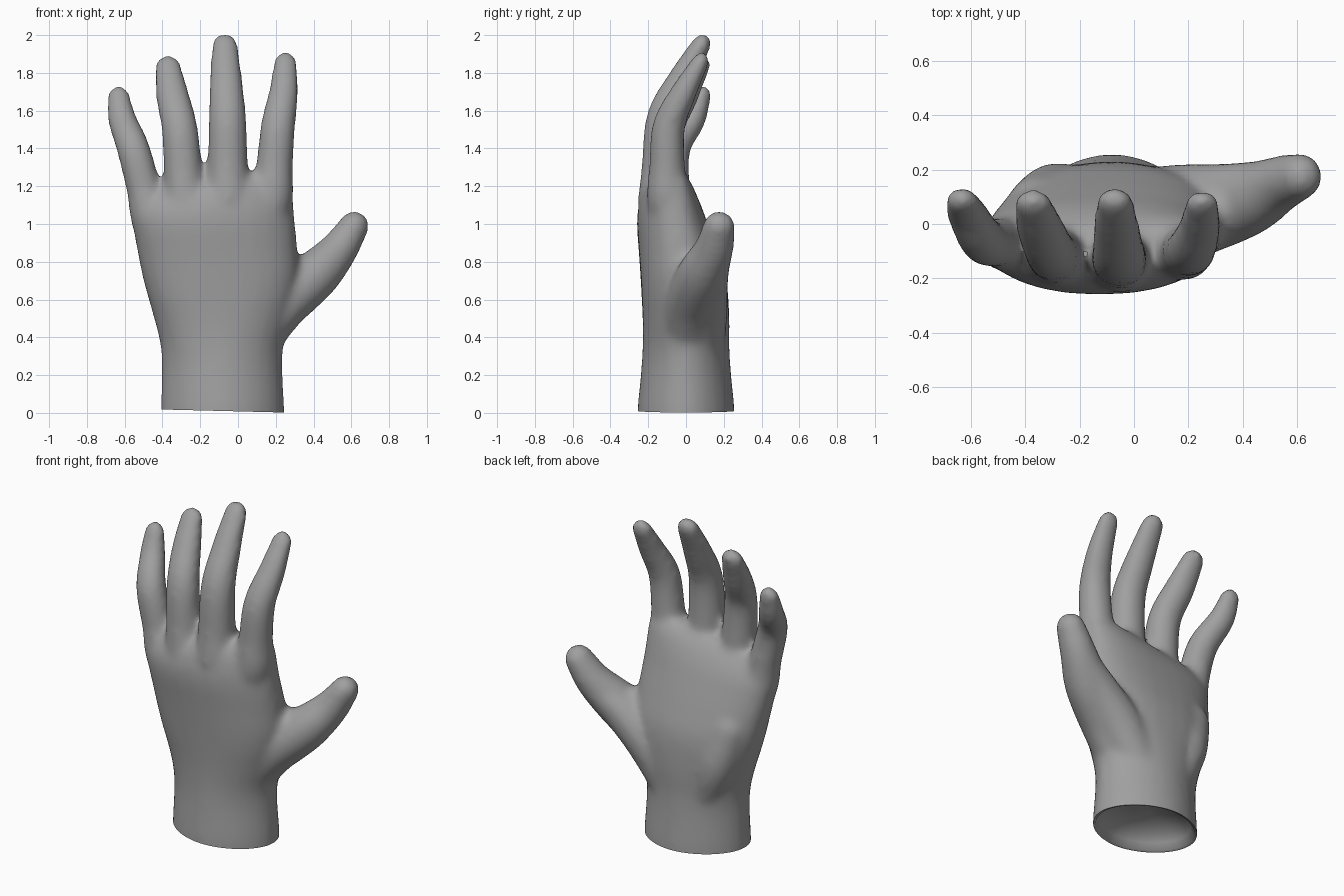
import bpy, bmesh, math
from mathutils import Vector

if "Cube" in bpy.data.objects:
    bpy.data.objects.remove(bpy.data.objects["Cube"])

SIDES = 28


def bridge(bm, rings):
    """Skin a stack of rings and close both ends."""
    loops = [[bm.verts.new(p) for p in ring] for ring in rings]
    for a, b in zip(loops, loops[1:]):
        for i in range(SIDES):
            j = (i + 1) % SIDES
            bm.faces.new((a[i], a[j], b[j], b[i]))
    bm.faces.new(loops[0][::-1])
    bm.faces.new(loops[-1])


def spline(points, steps=6):
    """Catmull-Rom resampling of tuples of any length."""
    pts = [Vector(p) for p in points]
    pts = [pts[0] * 2 - pts[1]] + pts + [pts[-1] * 2 - pts[-2]]
    out = []
    for a, b, c, d in zip(pts, pts[1:], pts[2:], pts[3:]):
        for s in range(steps):
            t = s / steps
            out.append(0.5 * (2 * b + (c - a) * t + (2 * a - 5 * b + 4 * c - d) * t ** 2
                              + (3 * b - a - 3 * c + d) * t ** 3))
    return out + [pts[-2]]


def digit(bm, points, flat=1.0):
    """Tube through (x, y, z, radius) points with a domed tip, flattened toward the end."""
    path = spline(points)
    centres = [Vector(p[:3]) for p in path]
    radii = [p[3] for p in path]
    n = len(path)
    end = (centres[-1] - centres[-2]).normalized()
    base, r = centres[-1].copy(), radii[-1]
    for k in range(1, 7):
        a = math.radians(14 * k)
        centres.append(base + end * r * 1.05 * math.sin(a))
        radii.append(r * math.cos(a))
    rings = []
    for i, c in enumerate(centres):
        d = (centres[min(i + 1, len(centres) - 1)] - centres[max(i - 1, 0)]).normalized()
        u = Vector((0, 1, 0)).cross(d).normalized()
        v = d.cross(u)
        depth = 1 + (flat - 1) * min(1, i / (n - 1)) ** 3
        rings.append([c + (u * math.cos(t) + v * depth * math.sin(t)) * radii[i]
                      for t in (2 * math.pi * k / SIDES for k in range(SIDES))])
    bridge(bm, rings)


def palm(bm, levels):
    """Rounded slab through (z, x0, x1, y0, y1, arch, slant) levels."""
    rings = []
    for z, x0, x1, y0, y1, arch, slant in spline(levels, 4):
        power = 1.07 - 0.2 * min(1, max(0, (z - 0.25) / 0.35))
        ring = []
        for k in range(SIDES):
            t = 2 * math.pi * k / SIDES
            c, s = math.cos(t), math.sin(t)
            c = math.copysign(abs(c) ** power, c)
            s = math.copysign(abs(s) ** power, s)
            x = (x0 + x1) / 2 + c * (x1 - x0) / 2
            y = (y0 + y1) / 2 + s * (y1 - y0) / 2 + arch * c * c
            ring.append((x, y, z + slant * (x + 0.14)))
        rings.append(ring)
    bridge(bm, rings)


mesh = bpy.data.meshes.new("hand")
hand = bpy.data.objects.new("hand", mesh)
bpy.context.collection.objects.link(hand)
bm = bmesh.new()

# Wrist and palm
palm(bm, [
    (-0.12, -0.41, 0.245, -0.255, 0.255, 0, 0),
    (0.02, -0.41, 0.247, -0.257, 0.257, 0, 0),
    (0.20, -0.405, 0.237, -0.24, 0.24, 0, 0),
    (0.35, -0.41, 0.24, -0.23, 0.23, 0, 0),
    (0.50, -0.445, 0.28, -0.23, 0.23, 0, 0),
    (0.70, -0.50, 0.32, -0.24, 0.215, 0, 0.01),
    (0.85, -0.53, 0.315, -0.25, 0.17, 0.01, 0.03),
    (1.00, -0.555, 0.30, -0.26, 0.115, 0.02, 0.07),
    (1.10, -0.57, 0.29, -0.25, 0.075, 0.03, 0.12),
    (1.18, -0.56, 0.275, -0.22, 0.03, 0.04, 0.17),
    (1.24, -0.52, 0.23, -0.16, -0.02, 0.03, 0.17),
])

# Index, middle, ring and little fingers
digit(bm, [(0.14, -0.08, 0.95, 0.09), (0.178, -0.095, 1.13, 0.112), (0.193, -0.10, 1.3, 0.098),
           (0.212, -0.09, 1.52, 0.092), (0.242, -0.01, 1.70, 0.079), (0.25, 0.072, 1.85, 0.064)], 0.75)
digit(bm, [(-0.04, -0.12, 0.92, 0.10), (-0.05, -0.13, 1.12, 0.123), (-0.053, -0.13, 1.28, 0.109),
           (-0.056, -0.115, 1.56, 0.1), (-0.063, -0.025, 1.76, 0.087), (-0.07, 0.075, 1.94, 0.071)], 0.75)
digit(bm, [(-0.24, -0.11, 0.9, 0.10), (-0.27, -0.115, 1.08, 0.12), (-0.288, -0.115, 1.25, 0.105),
           (-0.308, -0.10, 1.50, 0.096), (-0.345, -0.015, 1.67, 0.089), (-0.37, 0.07, 1.825, 0.071)], 0.75)
digit(bm, [(-0.42, -0.06, 0.85, 0.09), (-0.465, -0.07, 1.04, 0.105), (-0.497, -0.07, 1.18, 0.093),
           (-0.555, -0.06, 1.40, 0.088), (-0.612, 0.035, 1.55, 0.077), (-0.632, 0.083, 1.67, 0.062)], 0.8)

# Thumb, thumb mound and web
digit(bm, [(0.03, 0.0, 0.27, 0.12), (0.20, 0.015, 0.54, 0.14), (0.405, 0.08, 0.725, 0.13),
           (0.53, 0.145, 0.86, 0.103), (0.612, 0.175, 0.985, 0.081)], 1.07)
digit(bm, [(0.0, 0.08, 0.28, 0.12), (0.17, 0.085, 0.53, 0.135), (0.34, 0.11, 0.69, 0.115),
           (0.48, 0.15, 0.80, 0.088)])
digit(bm, [(0.16, -0.03, 0.73, 0.12), (0.28, 0.03, 0.735, 0.105), (0.38, 0.09, 0.76, 0.08)])

# Heel of the palm
digit(bm, [(-0.22, 0.10, 0.36, 0.11), (-0.29, 0.10, 0.55, 0.125), (-0.35, 0.06, 0.76, 0.12)])

bmesh.ops.recalc_face_normals(bm, faces=bm.faces)
bm.to_mesh(mesh)
bm.free()

# Fuse the parts into one skin and soften the joins
bpy.context.view_layer.objects.active = hand
hand.select_set(True)
fuse = hand.modifiers.new("fuse", 'REMESH')
fuse.mode = 'VOXEL'
fuse.voxel_size = 0.018
soften = hand.modifiers.new("soften", 'SMOOTH')
soften.factor = 0.5
soften.iterations = 16
for name in ("fuse", "soften"):
    bpy.ops.object.modifier_apply(modifier=name)

# Cut the wrist with a slight slant
bm = bmesh.new()
bm.from_mesh(mesh)
bmesh.ops.bisect_plane(bm, geom=bm.verts[:] + bm.edges[:] + bm.faces[:],
                       plane_co=(0.0, 0, 0.008), plane_no=(0.025, 0, 1), clear_inner=True)

# Hollow the wrist end into a shallow bowl with a narrow rim
rim = [e for e in bm.edges if e.is_boundary]
centre = Vector((-0.082, 0, 0))
scale = 1.0
for size, rise in ((0.95, 0.004), (0.88, 0.04), (0.75, 0.035), (0.55, 0.03),
                   (0.3, 0.015), (0.08, 0.005)):
    new = bmesh.ops.extrude_edge_only(bm, edges=rim)["geom"]
    for v in (g for g in new if isinstance(g, bmesh.types.BMVert)):
        v.co.x = centre.x + (v.co.x - centre.x) * size / scale
        v.co.y *= size / scale
        v.co.z += rise
    scale = size
    rim = [g for g in new if isinstance(g, bmesh.types.BMEdge) and g.is_boundary]
bmesh.ops.contextual_create(bm, geom=rim)
bmesh.ops.recalc_face_normals(bm, faces=bm.faces)
bm.to_mesh(mesh)
bm.free()

skin = bpy.data.materials.new("grey skin")
skin.diffuse_color = (0.35, 0.35, 0.35, 1)
skin.use_nodes = True
skin.node_tree.nodes["Principled BSDF"].inputs["Base Color"].default_value = skin.diffuse_color
mesh.materials.clear()
mesh.materials.append(skin)
bpy.ops.object.shade_smooth_by_angle(angle=math.radians(50))
